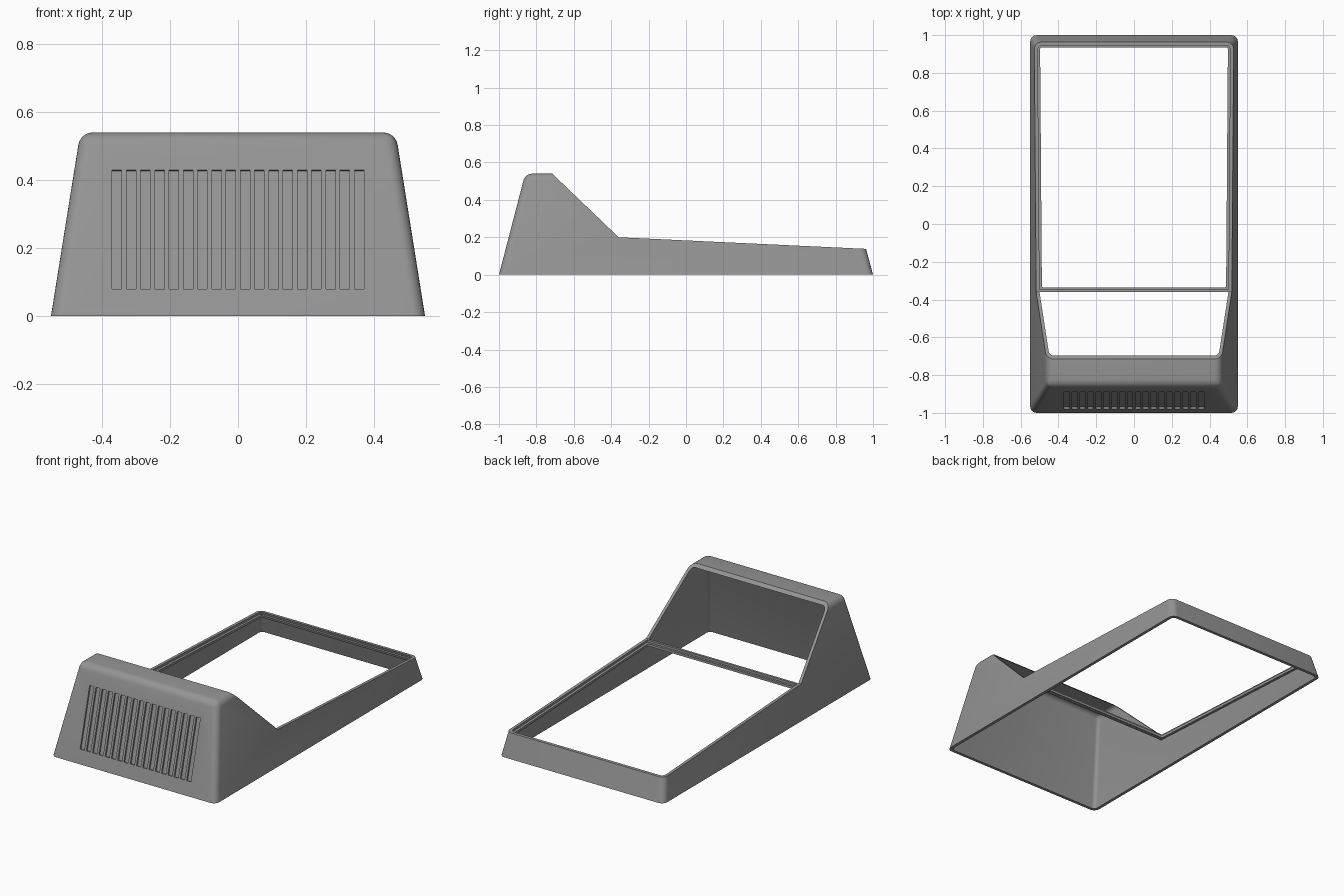
import bpy, bmesh, math
from mathutils import Vector

if "Cube" in bpy.data.objects:
    bpy.data.objects.remove(bpy.data.objects["Cube"])

WALL = 0.018
grey = bpy.data.materials.new("mid grey")
grey.diffuse_color = (0.30, 0.30, 0.30, 1)
grey.use_nodes = True
grey.node_tree.nodes["Principled BSDF"].inputs["Base Color"].default_value = grey.diffuse_color


def make_object(name, bm):
    bmesh.ops.recalc_face_normals(bm, faces=bm.faces[:])
    me = bpy.data.meshes.new(name)
    bm.to_mesh(me)
    bm.free()
    me.materials.append(grey)
    ob = bpy.data.objects.new(name, me)
    bpy.context.collection.objects.link(ob)
    return ob


def tapered_block(name, inset, z0, z1, radius, front=None):
    """Block with leaning walls, moved inward by inset, with rounded edges."""
    bm = bmesh.new()
    rings = []
    for z in (z0, z1):
        x = 0.55 - 0.16 * z - inset
        yf = -1 + 0.26 * z + inset if front is None else front
        yb = 1 - 0.27 * z - inset
        rings.append([bm.verts.new(p) for p in
                      ((-x, yf, z), (x, yf, z), (x, yb, z), (-x, yb, z))])
    low, high = rings
    bm.faces.new(low[::-1])
    bm.faces.new(high)
    for i in range(4):
        j = (i + 1) % 4
        bm.faces.new((low[i], low[j], high[j], high[i]))
    edges = [e for e in bm.edges if not all(v in low for v in e.verts)]
    bmesh.ops.bevel(bm, geom=edges, offset=radius, segments=6,
                    profile=0.5, affect='EDGES')
    return make_object(name, bm)


def add_prism(bm, profile, x0, x1):
    """Extrude a (y, z) profile along x."""
    a = [bm.verts.new((x0, y, z)) for y, z in profile]
    b = [bm.verts.new((x1, y, z)) for y, z in profile]
    bm.faces.new(a)
    bm.faces.new(b[::-1])
    n = len(profile)
    for i in range(n):
        j = (i + 1) % n
        bm.faces.new((a[i], b[i], b[j], a[j]))


def prism(name, profile, x0, x1):
    bm = bmesh.new()
    add_prism(bm, profile, x0, x1)
    return make_object(name, bm)


def boolean(ob, cutter, operation='DIFFERENCE'):
    mod = ob.modifiers.new("cut", 'BOOLEAN')
    mod.operation = operation
    mod.solver = 'EXACT'
    mod.object = cutter
    bpy.context.view_layer.objects.active = ob
    bpy.ops.object.modifier_apply(modifier=mod.name)
    bpy.data.objects.remove(cutter, do_unlink=True)


def deck(y):
    return 0.20 - 0.0468 * (y + 0.36)


# Hollow housing, open underneath
housing = tapered_block("housing", 0, 0, 0.54, 0.035)
boolean(housing, tapered_block("cavity", WALL, -0.1, 0.54 - WALL, 0.022))

# Sloping face and long low deck
boolean(housing, prism("slope_cut", [(-1.07, 0.88), (-0.715, 0.54), (-0.36, 0.20),
                                     (1.5, deck(1.5)), (1.5, 0.88)], -1, 1))

# Row of shallow vent grooves in the front wall
bm = bmesh.new()
normal = Vector((-1, 0.26)).normalized() * 0.010
base, top = Vector((-1 + 0.26 * 0.08, 0.08)), Vector((-1 + 0.26 * 0.43, 0.43))
for i in range(18):
    x = -0.37 + i * 0.712 / 17
    add_prism(bm, [base - normal, base + normal, top + normal, top - normal],
              x, x + 0.028)
boolean(housing, make_object("vent_cut", bm))

# Recessed ledge around the deck opening
ledge = prism("deck_ledge", [(-0.352, deck(-0.352) - 0.015), (1.1, deck(1.1) - 0.015),
                             (1.1, deck(1.1) - 0.03), (-0.352, deck(-0.352) - 0.03)], -1, 1)
boolean(ledge, tapered_block("ledge_outline", 0.008, -0.1, 0.5, 0.025), 'INTERSECT')
boolean(ledge, tapered_block("ledge_opening", 0.033, -0.1, 0.5, 0.006, front=-0.335))

# Bar where the slope meets the deck
bar = prism("crossbar", [(-0.36, 0.199), (-0.347, 0.1985),
                         (-0.347, 0.169), (-0.36, 0.169)], -0.506, 0.506)

# Smooth the rounded edges, keep the rims sharp
for ob in (housing, ledge, bar):
    bpy.ops.object.select_all(action='DESELECT')
    ob.select_set(True)
    bpy.context.view_layer.objects.active = ob
    bpy.ops.object.shade_smooth_by_angle(angle=math.radians(30))
